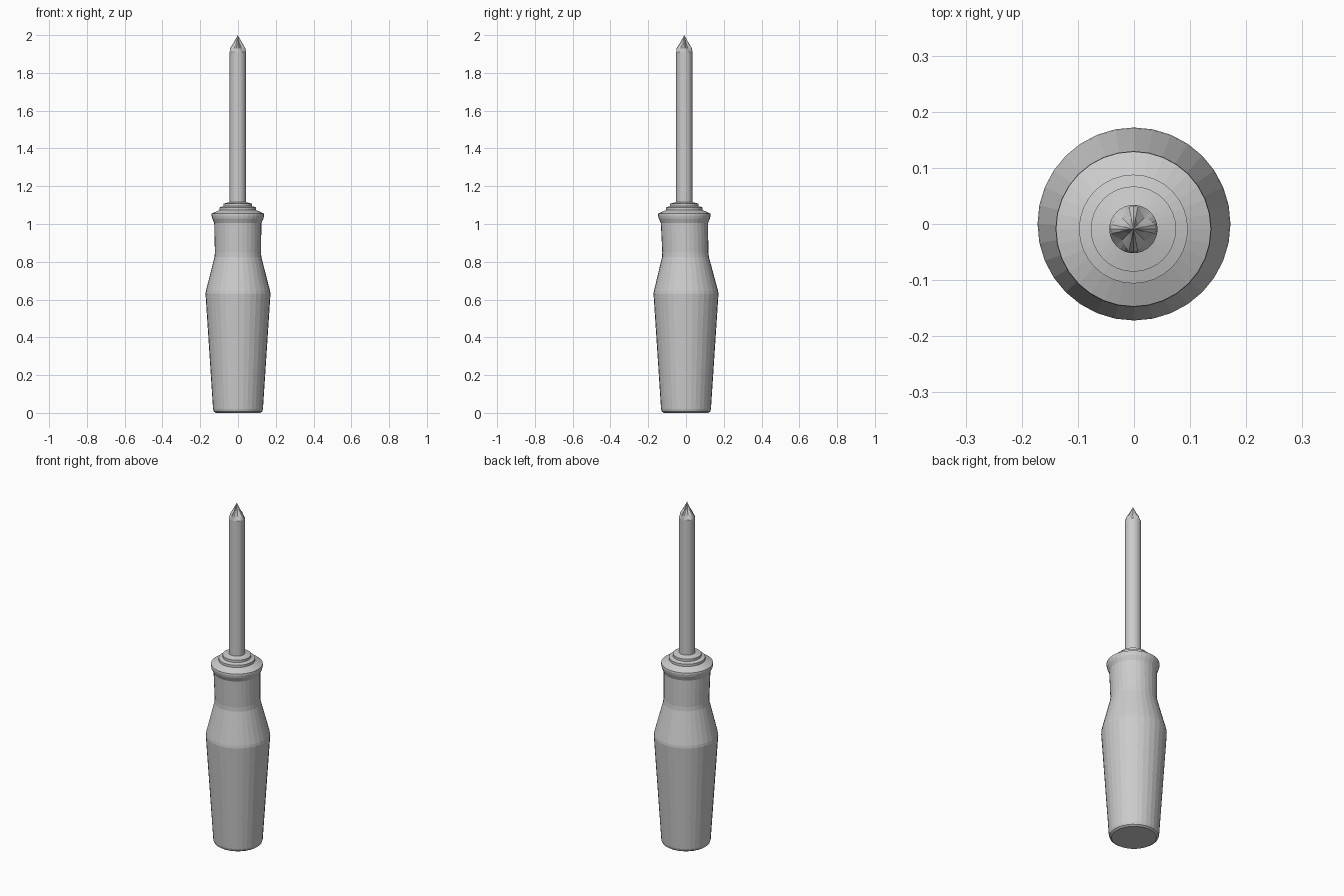
import bpy, bmesh
from math import sin, cos, pi

if "Cube" in bpy.data.objects:
    bpy.data.objects.remove(bpy.data.objects["Cube"])

SEG = 32
OFF = (-0.001, -0.009)   # the shaft sits slightly off the grip axis


def lathe(name, profile, shape=None, apex=None):
    """Profile rows: radius, z, share of OFF. shape(i, ring) may adjust radius."""
    bm = bmesh.new()
    rings = []
    for k, (r, z, s) in enumerate(profile):
        ring = []
        for i in range(SEG):
            a = 2 * pi * i / SEG
            rr = r * (shape(i, k) if shape else 1)
            ring.append(bm.verts.new((OFF[0] * s + rr * cos(a),
                                      OFF[1] * s + rr * sin(a), z)))
        rings.append(ring)
    for lo, hi in zip(rings, rings[1:]):
        for i in range(SEG):
            j = (i + 1) % SEG
            bm.faces.new((lo[i], lo[j], hi[j], hi[i]))
    bm.faces.new(rings[0][::-1])
    if apex:
        tip = bm.verts.new((OFF[0], OFF[1], apex))
        for i in range(SEG):
            bm.faces.new((rings[-1][i], rings[-1][(i + 1) % SEG], tip))
    else:
        bm.faces.new(rings[-1])
    me = bpy.data.meshes.new(name)
    bm.to_mesh(me)
    bm.free()
    ob = bpy.data.objects.new(name, me)
    bpy.context.collection.objects.link(ob)
    return ob


# Tapered grip with waist and flared lip
lathe("handle", [
    (0.118, 0.0, 0), (0.128, 0.007, 0), (0.132, 0.02, 0),
    (0.172, 0.63, 0), (0.170, 0.645, 0),
    (0.124, 0.825, 0.3), (0.122, 0.85, 0.4), (0.125, 1.005, 0.9),
    (0.136, 1.03, 1), (0.139, 1.045, 1), (0.138, 1.055, 1),
    (0.097, 1.074, 1)])

# Stepped collar rings
lathe("collar_lower", [(0.097, 1.07, 1), (0.097, 1.088, 1), (0.076, 1.094, 1)])
lathe("collar_upper", [(0.076, 1.09, 1), (0.076, 1.108, 1), (0.043, 1.116, 1)])


# Cross tip: four ridges on the axes, grooves between them
def cross(i, ring):
    d = min(i % 8, 8 - i % 8)
    if ring == 2:
        return (1, 0.97, 0.85, 0.75, 0.68)[d]
    if ring == 3:
        return (1, 0.9, 0.65, 0.55, 0.5)[d]
    return 1


lathe("shaft_and_cross_tip", [
    (0.043, 1.10, 1), (0.043, 1.91, 1), (0.041, 1.93, 1), (0.024, 1.957, 1)],
    shape=cross, apex=2.0)
